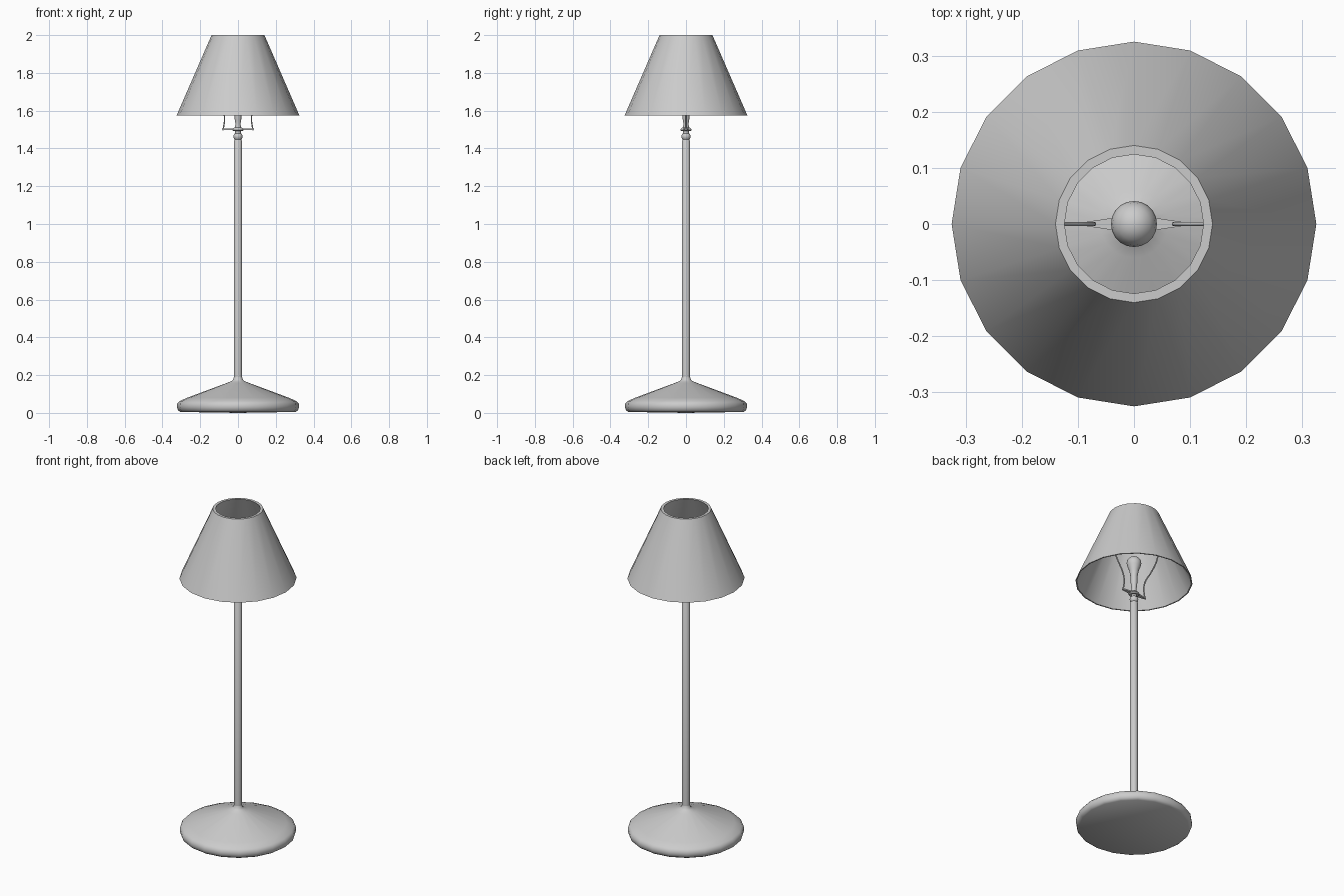
import bpy, bmesh, math

if "Cube" in bpy.data.objects:
    bpy.data.objects.remove(bpy.data.objects["Cube"])


def finish(obj, angle=40):
    bpy.ops.object.select_all(action='DESELECT')
    obj.select_set(True)
    bpy.context.view_layer.objects.active = obj
    bpy.ops.object.shade_smooth_by_angle(angle=math.radians(angle))


def add_mesh(name, bm):
    bmesh.ops.recalc_face_normals(bm, faces=bm.faces)
    me = bpy.data.meshes.new(name)
    bm.to_mesh(me)
    bm.free()
    obj = bpy.data.objects.new(name, me)
    bpy.context.collection.objects.link(obj)
    finish(obj)
    return obj


def lathe(name, profile, sides, closed=False):
    """Spin (radius, z) points around the z axis."""
    bm = bmesh.new()
    rings = []
    for r, z in profile:
        if r == 0:
            rings.append([bm.verts.new((0, 0, z))] * sides)
        else:
            rings.append([bm.verts.new((r * math.cos(2 * math.pi * i / sides),
                                        r * math.sin(2 * math.pi * i / sides), z))
                          for i in range(sides)])
    pairs = list(zip(rings, rings[1:]))
    if closed:
        pairs.append((rings[-1], rings[0]))
    for a, b in pairs:
        for i in range(sides):
            j = (i + 1) % sides
            bm.faces.new(list(dict.fromkeys((a[i], a[j], b[j], b[i]))))
    return add_mesh(name, bm)


# Weighted conical foot
lathe("base", [(0, 0), (0.305, 0.005), (0.318, 0.014), (0.323, 0.03), (0.322, 0.048),
               (0.31, 0.062), (0.27, 0.08), (0.06, 0.158), (0.035, 0.168),
               (0.026, 0.176), (0.022, 0.19), (0, 0.19)], 20)

# Pole with small beads at the top
lathe("pole", [(0, 0.15), (0.022, 0.15), (0.022, 1.44), (0.017, 1.447), (0.023, 1.455),
               (0.024, 1.465), (0.022, 1.474), (0.015, 1.48), (0.015, 1.5), (0, 1.5)], 16)

# Bulb socket
lathe("socket", [(0, 1.492), (0.026, 1.492), (0.031, 1.498), (0.026, 1.506), (0.016, 1.512),
                 (0.013, 1.53), (0.017, 1.55), (0.019, 1.58), (0, 1.58)], 16)

# Pear-shaped bulb
dome = [(0.041 * math.cos(a), 1.695 + 0.041 * math.sin(a))
        for a in [math.radians(d) for d in (-25, 0, 22, 45, 68)]]
lathe("bulb", [(0, 1.57), (0.018, 1.57), (0.019, 1.61), (0.027, 1.65)] + dome
      + [(0, 1.736)], 20)

# Hollow shade
lathe("shade", [(0.325, 1.575), (0.14, 2.0), (0.124, 2.0), (0.318, 1.575)], 20, closed=True)

# Tapered saddle plate carrying the wires
bm = bmesh.new()
outline = [(-0.084, -0.004), (-0.03, -0.012), (0.03, -0.012), (0.084, -0.004),
           (0.084, 0.004), (0.03, 0.012), (-0.03, 0.012), (-0.084, 0.004)]
face = bm.faces.new([bm.verts.new((x, y, 1.497)) for x, y in outline])
top = bmesh.ops.extrude_face_region(bm, geom=[face])
bmesh.ops.translate(bm, vec=(0, 0, 0.008),
                    verts=[v for v in top["geom"] if isinstance(v, bmesh.types.BMVert)])
add_mesh("saddle", bm)

# Bent wires from the saddle out to the inside of the shade
path = [(0.08, 1.495), (0.076, 1.515), (0.071, 1.56), (0.08, 1.605), (0.122, 1.68),
        (0.165, 1.775), (0.182, 1.87)]
for side, label in ((-1, "left"), (1, "right")):
    cu = bpy.data.curves.new("wire_" + label, 'CURVE')
    cu.dimensions = '3D'
    cu.bevel_depth = 0.004
    cu.bevel_resolution = 1
    cu.resolution_u = 4
    cu.use_fill_caps = True
    sp = cu.splines.new('BEZIER')
    sp.bezier_points.add(len(path) - 1)
    for p, (x, z) in zip(sp.bezier_points, path):
        p.co = (side * x, 0, z)
        p.handle_left_type = p.handle_right_type = 'AUTO'
    wire = bpy.data.objects.new("wire_" + label, cu)
    bpy.context.collection.objects.link(wire)
